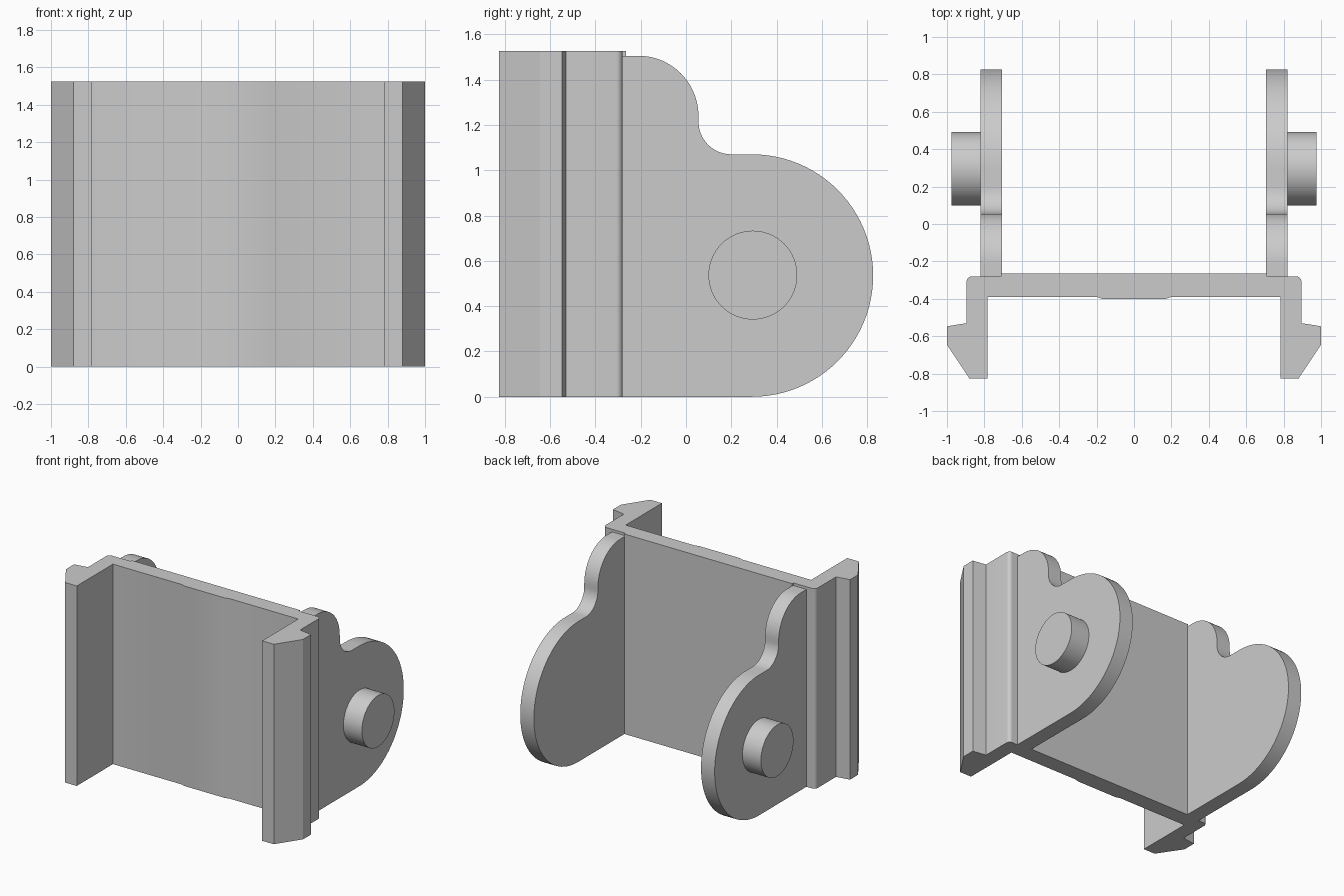
import bpy, bmesh
from math import cos, sin, radians, pi
from mathutils import Matrix, Vector

cube = bpy.data.objects.get("Cube")
if cube:
    bpy.data.objects.remove(cube, do_unlink=True)

HEIGHT = 1.525

grey = bpy.data.materials.new("plain_grey")
grey.use_nodes = True
colour = (0.6, 0.6, 0.6, 1)
grey.diffuse_color = colour
grey.node_tree.nodes["Principled BSDF"].inputs["Base Color"].default_value = colour


def arc(cx, cy, r, start, end, steps):
    """Points along a circular arc, angles in degrees."""
    angles = [radians(start + (end - start) * i / steps) for i in range(steps + 1)]
    return [(cx + r * cos(a), cy + r * sin(a)) for a in angles]


def finish(name, bm):
    bmesh.ops.recalc_face_normals(bm, faces=bm.faces)
    mesh = bpy.data.meshes.new(name)
    bm.to_mesh(mesh)
    bm.free()
    mesh.materials.append(grey)
    obj = bpy.data.objects.new(name, mesh)
    bpy.context.collection.objects.link(obj)
    bpy.ops.object.select_all(action='DESELECT')
    obj.select_set(True)
    bpy.context.view_layer.objects.active = obj
    bpy.ops.object.shade_smooth_by_angle(angle=radians(25))
    return obj


def extrude(name, points, direction):
    """Solid made by sweeping a closed outline along a direction."""
    bm = bmesh.new()
    face = bm.faces.new([bm.verts.new(p) for p in points])
    swept = bmesh.ops.extrude_face_region(bm, geom=[face], use_keep_orig=True)
    verts = [v for v in swept["geom"] if isinstance(v, bmesh.types.BMVert)]
    bmesh.ops.translate(bm, verts=verts, vec=direction)
    return finish(name, bm)


# Bracket: plan outline of the back plate with hooked side flanges
half = [(0.71, -0.265), (0.71, -0.28)]
half += arc(0.867, -0.308, 0.028, 90, 0, 6)
half += [(0.895, -0.53), (1, -0.547), (1, -0.645), (0.88, -0.826),
         (0.782, -0.826), (0.782, -0.39), (0.2, -0.39), (0.17, -0.4)]
outline = half + [(-x, y) for x, y in reversed(half)]
extrude("bracket", [(x, y, 0) for x, y in outline], Vector((0, 0, HEIGHT)))

# Ear outline: large round lobe, concave fillet, small upper shoulder
ear = [(-0.28, 0)]
ear += arc(0.291, 0.535, 0.535, -90, 90, 48)
ear += arc(0.2, 1.215, 0.145, 270, 180, 16)
ear += arc(-0.21, 1.24, 0.265, 0, 90, 20)
ear += [(-0.28, 1.505)]

for side, sign in (("left", 1), ("right", -1)):
    extrude(side + "_ear", [(sign * 0.705, y, z) for y, z in ear],
            Vector((sign * 0.115, 0, 0)))

    # Pivot pin on the outer face of the ear
    bm = bmesh.new()
    bmesh.ops.create_cone(
        bm, cap_ends=True, segments=64, radius1=0.196, radius2=0.196, depth=0.16,
        matrix=Matrix.Translation((sign * 0.896, 0.295, 0.537)) @ Matrix.Rotation(pi / 2, 4, 'Y'))
    finish(side + "_pin", bm)
